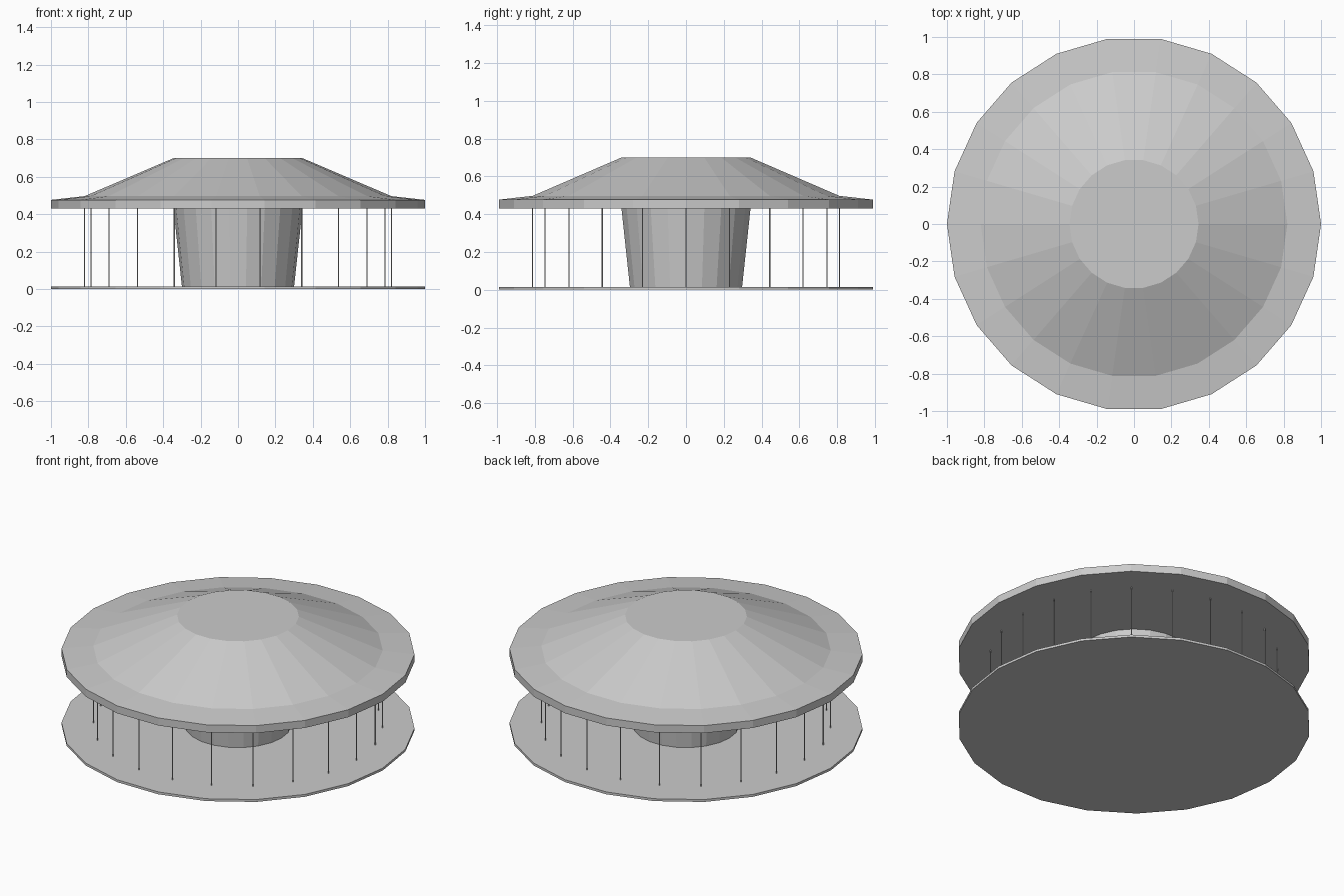
import bpy, bmesh
from math import cos, sin, tau

if "Cube" in bpy.data.objects:
    bpy.data.objects.remove(bpy.data.objects["Cube"])

SIDES = 22


def ring_point(r, i, n, z):
    a = tau * i / n
    return (r * cos(a), r * sin(a), z)


def add_object(name, bm):
    bmesh.ops.recalc_face_normals(bm, faces=bm.faces)
    mesh = bpy.data.meshes.new(name)
    bm.to_mesh(mesh)
    bm.free()
    obj = bpy.data.objects.new(name, mesh)
    bpy.context.collection.objects.link(obj)
    return obj


def add_lathe(bm, profile, n=SIDES, cx=0.0, cy=0.0):
    """Closed faceted solid from (radius, z) pairs, bottom to top."""
    rings = []
    for r, z in profile:
        pts = [ring_point(r, i, n, z) for i in range(n)]
        rings.append([bm.verts.new((x + cx, y + cy, h)) for x, y, h in pts])
    for low, high in zip(rings, rings[1:]):
        for i in range(n):
            j = (i + 1) % n
            bm.faces.new((low[i], low[j], high[j], high[i]))
    bm.faces.new(rings[0][::-1])
    bm.faces.new(rings[-1])


def lathe(name, profile):
    bm = bmesh.new()
    add_lathe(bm, profile)
    return add_object(name, bm)


# Floor disc
lathe("floor_disc", [(1.0, 0.0), (1.0, 0.015)])

# Flared central column
lathe("center_column", [(0.30, 0.015), (0.345, 0.43)])

# Roof: rim band, shallow eave, sloped canopy, flat top
lathe("roof", [(1.0, 0.43), (1.0, 0.477), (0.82, 0.497), (0.345, 0.70)])

# Ring of thin poles, one per roof corner
bm = bmesh.new()
for i in range(SIDES):
    x, y, _ = ring_point(0.82, i, SIDES, 0)
    add_lathe(bm, [(0.003, 0.015), (0.003, 0.43)], 8, x, y)
add_object("poles", bm)
